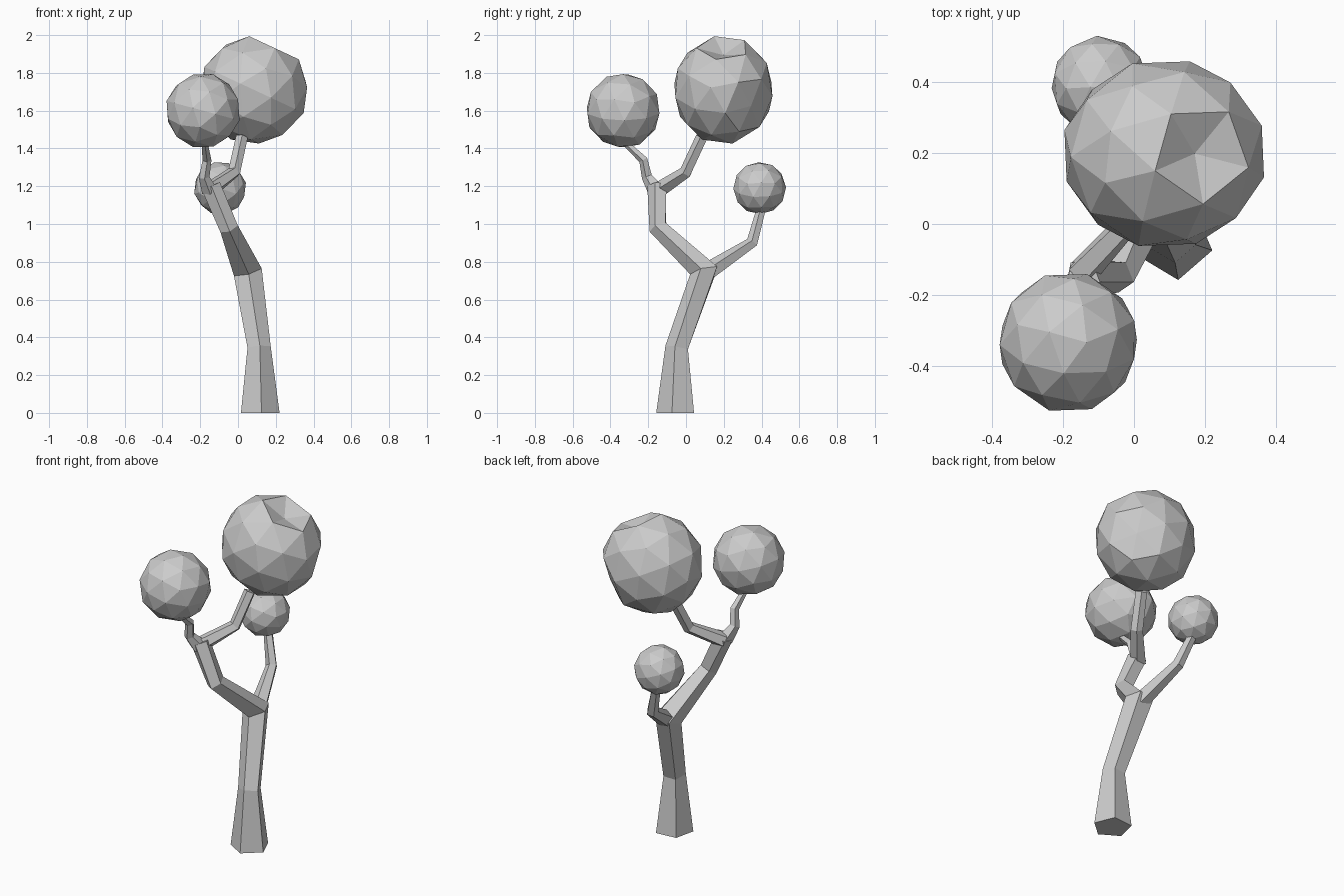
import bpy, bmesh, math
from mathutils import Vector, Matrix

if "Cube" in bpy.data.objects:
    bpy.data.objects.remove(bpy.data.objects["Cube"])


def finish(bm, name):
    bmesh.ops.recalc_face_normals(bm, faces=bm.faces)
    mesh = bpy.data.meshes.new(name)
    bm.to_mesh(mesh)
    bm.free()
    obj = bpy.data.objects.new(name, mesh)
    bpy.context.collection.objects.link(obj)
    return obj


def limb(name, path, sides=5, phase=-85, flat_base=False):
    """Five-sided tapering tube through (x, y, z, radius) points."""
    bm = bmesh.new()
    pts = [Vector(p[:3]) for p in path]
    rings = []
    for i, p in enumerate(pts):
        t = Vector()
        if i > 0:
            t += (p - pts[i - 1]).normalized()
        if i < len(pts) - 1:
            t += (pts[i + 1] - p).normalized()
        t = Vector((0, 0, 1)) if flat_base and i == 0 else t.normalized()
        u = Vector((1, 0, 0))
        u = (u - t * u.dot(t)).normalized()
        w = t.cross(u)
        ring = []
        for k in range(sides):
            a = math.radians(phase + 360 * k / sides)
            ring.append(bm.verts.new(p + path[i][3] * (u * math.cos(a) + w * math.sin(a))))
        rings.append(ring)
    for a, b in zip(rings, rings[1:]):
        for k in range(sides):
            j = (k + 1) % sides
            bm.faces.new((a[k], a[j], b[j], b[k]))
    bm.faces.new(rings[0][::-1])
    bm.faces.new(rings[-1])
    return finish(bm, name)


def leaf_ball(name, centre, size, tilt, spin, dents=()):
    """Faceted ball of leaves; dents pull the nearest vertex inward."""
    bm = bmesh.new()
    bmesh.ops.create_icosphere(bm, subdivisions=2, radius=1)
    rot = Matrix.Rotation(math.radians(tilt), 4, 'Y') @ Matrix.Rotation(math.radians(spin), 4, 'Z')
    bmesh.ops.transform(bm, matrix=rot, verts=bm.verts)
    for direction, factor in dents:
        v = max(bm.verts, key=lambda q: q.co.normalized().dot(Vector(direction).normalized()))
        v.co *= factor
    m = Matrix.Translation(centre) @ Matrix.Diagonal((*size, 1))
    bmesh.ops.transform(bm, matrix=m, verts=bm.verts)
    return finish(bm, name)


# Trunk running on into the main limb
limb("trunk", [(0.115, -0.05, 0, 0.108), (0.11, -0.045, 0.345, 0.065),
               (0.05, 0.10, 0.75, 0.08), (-0.048, -0.145, 0.98, 0.052),
               (-0.145, -0.15, 1.20, 0.055)], flat_base=True)

# Branches carrying the leaf balls
limb("back_branch", [(0.05, 0.12, 0.75, 0.05), (-0.02, 0.35, 0.90, 0.033),
                     (-0.08, 0.40, 1.08, 0.026)])
limb("left_branch", [(-0.15, -0.16, 1.18, 0.045), (-0.18, -0.205, 1.25, 0.03),
                     (-0.165, -0.225, 1.34, 0.025), (-0.175, -0.31, 1.42, 0.018)])
limb("right_branch", [(-0.15, -0.14, 1.18, 0.045), (-0.02, 0.0, 1.275, 0.035),
                      (0.02, 0.085, 1.46, 0.033)])

# Leaf balls
leaf_ball("small_leaf_ball", (-0.095, 0.39, 1.19), (0.14, 0.14, 0.14), 20, 40)
leaf_ball("left_leaf_ball", (-0.185, -0.333, 1.60), (0.2, 0.2, 0.2), 15, 20)
leaf_ball("large_leaf_ball", (0.085, 0.198, 1.71), (0.29, 0.27, 0.29), 25, 200,
          dents=[((0.42, 0, 0.9), 0.7), ((0.9, 0.35, -0.3), 0.88)])
